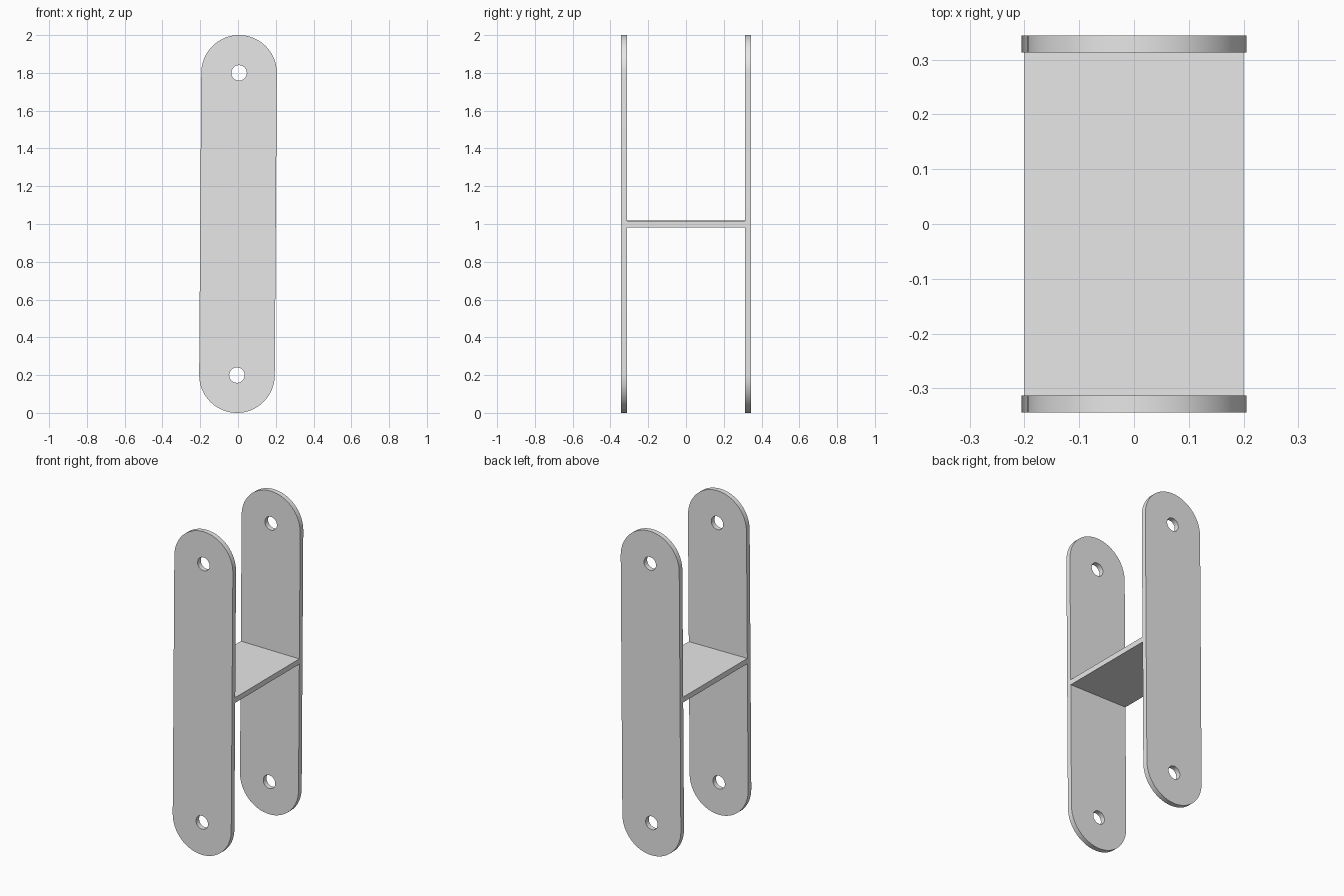
import bpy, bmesh
from math import sin, cos, pi
from mathutils import Matrix, Vector

RADIUS, REACH, HOLE = 0.2, 0.8, 0.041   # end radius, hole offset from middle, hole radius
THICK, GAP = 0.031, 0.313               # plate thickness, inner half gap
PLACE = Matrix.Translation((0, 0, 1)) @ Matrix.Rotation(0.007, 4, 'Y')  # slight lean

cube = bpy.data.objects.get("Cube")
if cube:
    bpy.data.objects.remove(cube, do_unlink=True)

steel = bpy.data.materials.new("plain_grey")
steel.use_nodes = True
grey = (0.8, 0.8, 0.8, 1)
steel.diffuse_color = grey
steel.node_tree.nodes["Principled BSDF"].inputs["Base Color"].default_value = grey


def finish(name, bm):
    bm.transform(PLACE)
    bmesh.ops.recalc_face_normals(bm, faces=bm.faces)
    mesh = bpy.data.meshes.new(name)
    bm.to_mesh(mesh)
    bm.free()
    mesh.materials.append(steel)
    obj = bpy.data.objects.new(name, mesh)
    bpy.context.collection.objects.link(obj)
    bpy.ops.object.select_all(action='DESELECT')
    obj.select_set(True)
    bpy.context.view_layer.objects.active = obj
    bpy.ops.object.shade_smooth_by_angle(angle=pi / 6)


def arc(centre_z, radius, start, sweep, steps):
    return [(radius * cos(start + sweep * i / steps),
             centre_z + radius * sin(start + sweep * i / steps)) for i in range(steps + 1)]


def side_plate(name, y):
    bm = bmesh.new()
    # Rounded outline and the two bolt holes
    loops = [arc(REACH, RADIUS, 0, pi, 32) + arc(-REACH, RADIUS, pi, pi, 32)]
    loops += [arc(z, HOLE, 0, 2 * pi, 32)[:-1] for z in (REACH, -REACH)]
    for loop in loops:
        verts = [bm.verts.new((x, y, z)) for x, z in loop]
        for i, v in enumerate(verts):
            bm.edges.new((v, verts[(i + 1) % len(verts)]))
    bmesh.ops.triangle_fill(bm, edges=bm.edges[:], use_beauty=True, normal=Vector((0, -1, 0)))
    # Thickness
    result = bmesh.ops.extrude_face_region(bm, geom=bm.faces[:], use_keep_orig=True)
    moved = [g for g in result["geom"] if isinstance(g, bmesh.types.BMVert)]
    bmesh.ops.translate(bm, verts=moved, vec=(0, THICK, 0))
    finish(name, bm)


side_plate("front_plate", -GAP - THICK)
side_plate("back_plate", GAP)

# Cross plate joining the two sides
bm = bmesh.new()
bmesh.ops.create_cube(bm, size=1, matrix=Matrix.Diagonal((2 * RADIUS, 2 * GAP, THICK + 0.002, 1)))
finish("cross_plate", bm)
